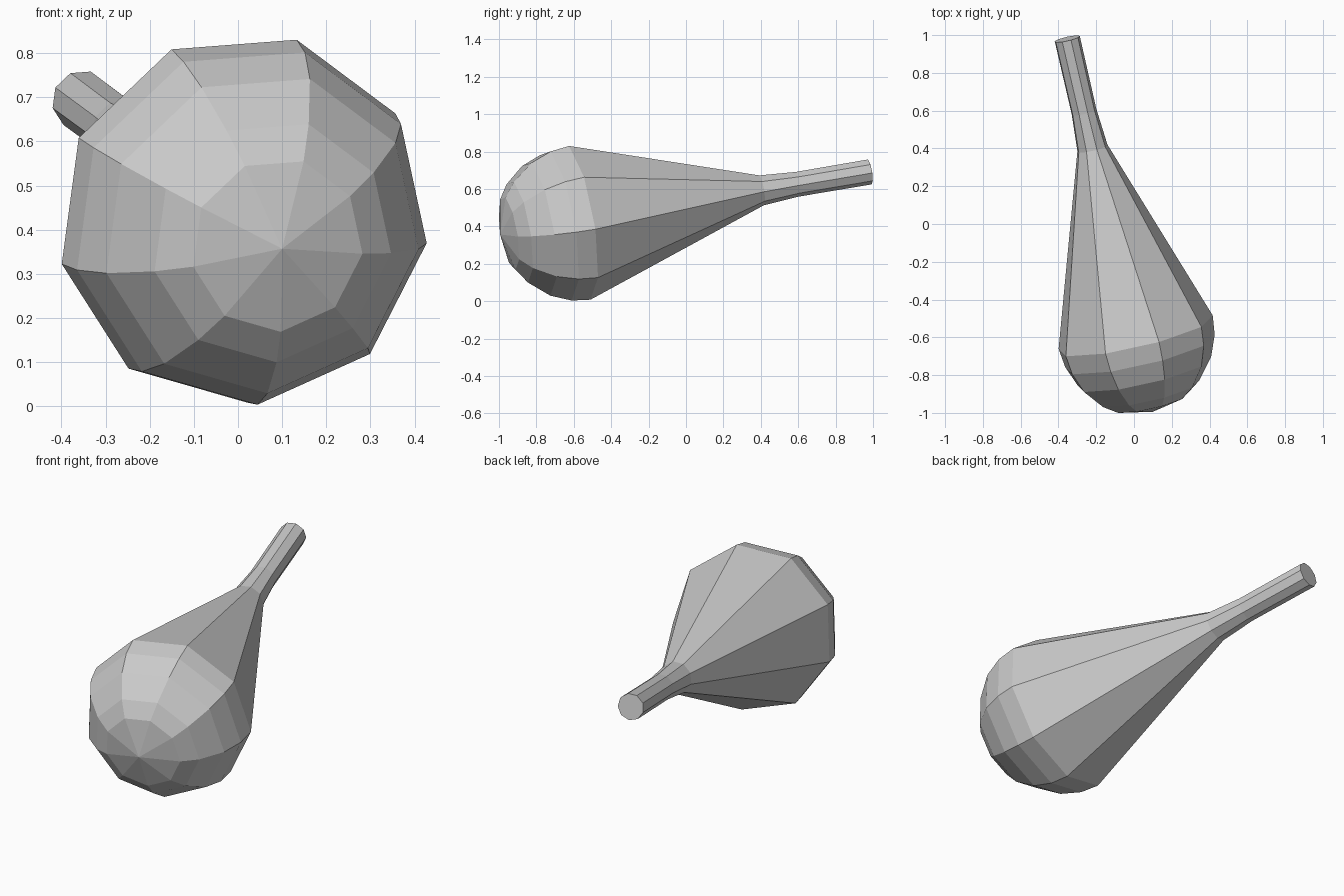
import bpy, bmesh
from math import cos, sin, radians
from mathutils import Vector

if "Cube" in bpy.data.objects:
    bpy.data.objects.remove(bpy.data.objects["Cube"])

SIDES = 9
BULB_R = 0.425

# Tilted axis running from the rounded tip to the end of the stem
tip = Vector((0.1, -0.994, 0.357))
axis = Vector((-0.23, 1.0, 0.17)).normalized()
u = (Vector((1, 0, 0)) - axis * axis.x).normalized()
v = u.cross(axis)

# Profile as (distance along axis, radius): rounded bulb, then neck and stem
profile = [(BULB_R * (1 - cos(radians(t))), BULB_R * sin(radians(t)))
           for t in (28, 41, 60, 76, 90)]
profile += [(1.45, 0.083), (1.65, 0.068), (2.053, 0.069)]

bm = bmesh.new()
rings = []
for h, r in profile:
    ring = []
    for i in range(SIDES):
        a = radians(32.2 + 360 * i / SIDES)
        ring.append(bm.verts.new(tip + axis * h + (u * cos(a) + v * sin(a)) * r))
    rings.append(ring)

# Side faces
for lo, hi in zip(rings, rings[1:]):
    for i in range(SIDES):
        j = (i + 1) % SIDES
        bm.faces.new((lo[i], lo[j], hi[j], hi[i]))

# Fan at the rounded tip and flat cap on the stem
pole = bm.verts.new(tip)
for i in range(SIDES):
    bm.faces.new((pole, rings[0][(i + 1) % SIDES], rings[0][i]))
bm.faces.new(rings[-1])
bmesh.ops.recalc_face_normals(bm, faces=bm.faces[:])

mesh = bpy.data.meshes.new("drumstick")
bm.to_mesh(mesh)
bm.free()
obj = bpy.data.objects.new("drumstick", mesh)
bpy.context.collection.objects.link(obj)
